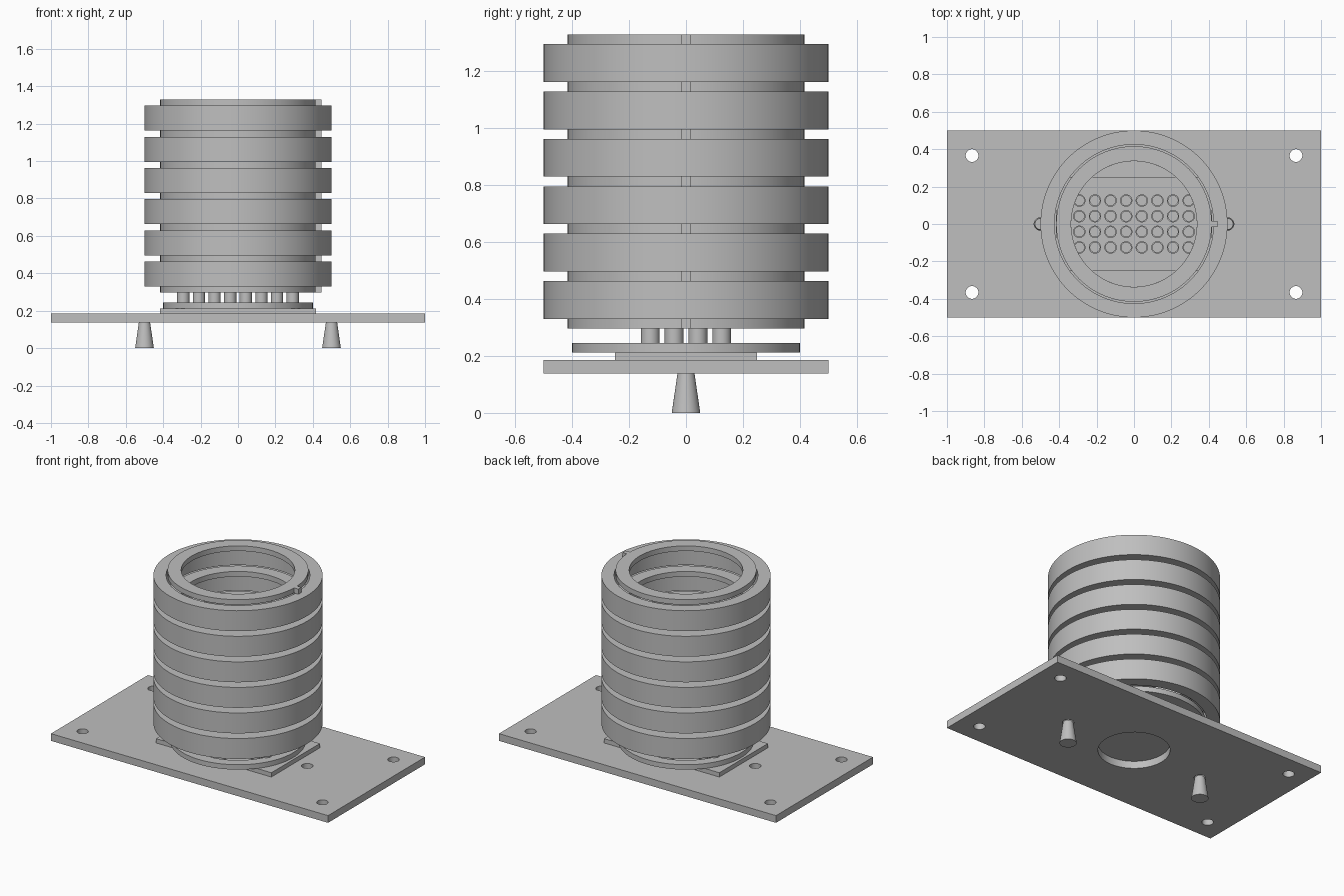
import bpy
import bmesh
from math import cos, sin, pi

cube = bpy.data.objects.get("Cube")
if cube:
    bpy.data.objects.remove(cube, do_unlink=True)

grey = bpy.data.materials.new("plain grey")
grey.use_nodes = True
grey.diffuse_color = (0.52, 0.52, 0.52, 1)
grey.node_tree.nodes["Principled BSDF"].inputs["Base Color"].default_value = grey.diffuse_color


def finish(name, bm, smooth=True):
    """Turn a bmesh into a named grey object."""
    bmesh.ops.recalc_face_normals(bm, faces=bm.faces)
    mesh = bpy.data.meshes.new(name)
    bm.to_mesh(mesh)
    bm.free()
    mesh.materials.append(grey)
    obj = bpy.data.objects.new(name, mesh)
    bpy.context.collection.objects.link(obj)
    if smooth:
        bpy.ops.object.select_all(action='DESELECT')
        obj.select_set(True)
        bpy.context.view_layer.objects.active = obj
        bpy.ops.object.shade_smooth_by_angle()
    return obj


def add_lathe(bm, profile, sides, closed=True, x=0, y=0):
    """Spin (radius, z) points about z; an open profile is capped at its ends."""
    rings = [[bm.verts.new((x + r * cos(2 * pi * i / sides),
                            y + r * sin(2 * pi * i / sides), z))
              for i in range(sides)] for r, z in profile]
    for k in range(len(rings) if closed else len(rings) - 1):
        a, b = rings[k], rings[(k + 1) % len(rings)]
        for i in range(sides):
            j = (i + 1) % sides
            bm.faces.new((a[i], a[j], b[j], b[i]))
    if not closed:
        bm.faces.new(rings[0])
        bm.faces.new(rings[-1])


def add_box(bm, x0, x1, y0, y1, z0, z1):
    verts = bmesh.ops.create_cube(bm, size=1)["verts"]
    for v in verts:
        v.co = (x1 if v.co.x > 0 else x0,
                y1 if v.co.y > 0 else y0,
                z1 if v.co.z > 0 else z0)


def annulus(inner, outer, z0, z1):
    return [(inner, z0), (outer, z0), (outer, z1), (inner, z1)]


PLATE_Z, PLATE_TOP = 0.138, 0.185
SHEET_TOP, DISC_TOP = 0.213, 0.245
STACK_Z, COLLAR, PITCH = 0.296, 0.0335, 0.1667

# Base plate with corner, leg and centre holes
bm = bmesh.new()
add_box(bm, -1, 1, -0.5, 0.5, PLATE_Z, PLATE_TOP)
plate = finish("base_plate", bm, False)
holes = [(sx * 0.866, sy * 0.366, 0.034) for sx in (-1, 1) for sy in (-1, 1)]
holes += [(-0.5, 0, 0.034), (0.5, 0, 0.034), (0, 0, 0.21)]
bm = bmesh.new()
for hx, hy, hr in holes:
    add_lathe(bm, [(hr, 0.1), (hr, 0.25)], 48, False, hx, hy)
cutter = finish("hole_cutter", bm)
cutter.hide_render = True
mod = plate.modifiers.new("holes", 'BOOLEAN')
mod.operation, mod.solver, mod.object = 'DIFFERENCE', 'EXACT', cutter
bpy.ops.object.select_all(action='DESELECT')
plate.select_set(True)
bpy.context.view_layer.objects.active = plate
bpy.ops.object.modifier_apply(modifier=mod.name)
bpy.ops.object.shade_smooth_by_angle()
bpy.data.objects.remove(cutter, do_unlink=True)

# Tapered legs
for side, lx in (("left", 0.5), ("right", -0.5)):
    bm = bmesh.new()
    add_lathe(bm, [(0.05, 0), (0.03, PLATE_Z)], 48, False, lx)
    finish(side + "_leg", bm)

# Rectangular sheet and the flat ring resting on it
bm = bmesh.new()
add_box(bm, -0.416, 0.416, -0.25, 0.25, PLATE_TOP, SHEET_TOP)
finish("mounting_sheet", bm, False)
bm = bmesh.new()
add_lathe(bm, annulus(0.336, 0.4, SHEET_TOP, DISC_TOP), 96)
finish("lower_ring", bm)

# Grid of small cups
bm = bmesh.new()
for i in range(8):
    for j in range(4):
        add_lathe(bm, [(0.033, SHEET_TOP), (0.033, STACK_Z),
                       (0.026, STACK_Z), (0.026, SHEET_TOP + 0.01)],
                  32, False, (i - 3.5) * 0.0835, (j - 1.5) * 0.0835)
finish("tube_grid", bm)

# Alternating keyed collars and wide rings
for n in range(7):
    z = STACK_Z + n * PITCH
    bm = bmesh.new()
    add_lathe(bm, annulus(0.336, 0.416, z, z + COLLAR), 128)
    add_box(bm, 0.41, 0.447, -0.016, 0.016, z, z + COLLAR)
    finish("collar_%d" % (n + 1), bm)
    if n < 6:
        bm = bmesh.new()
        add_lathe(bm, annulus(0.425, 0.5, z + COLLAR, z + PITCH), 128)
        finish("wide_ring_%d" % (n + 1), bm)
